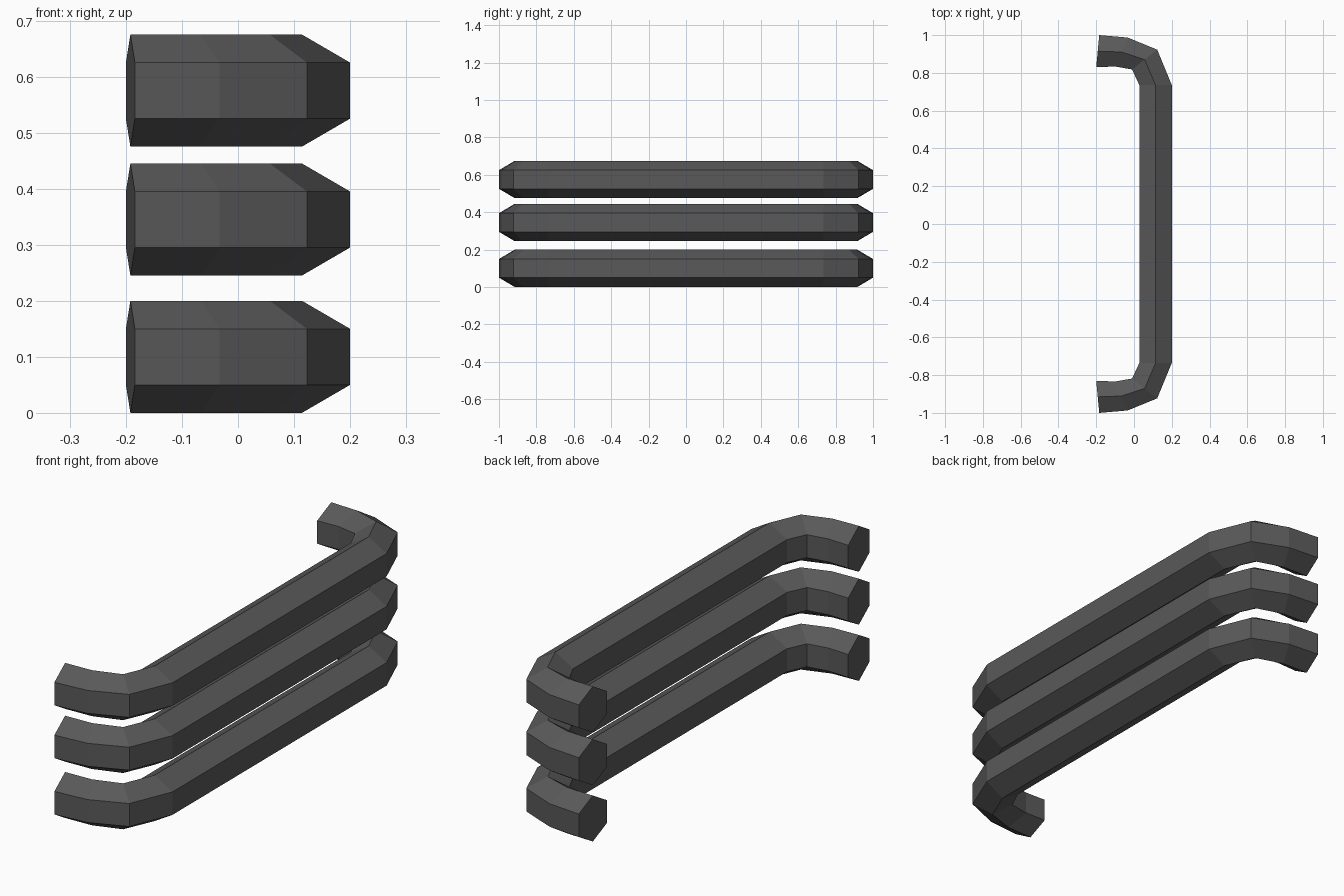
import bpy, bmesh

if "Cube" in bpy.data.objects:
    bpy.data.objects.remove(bpy.data.objects["Cube"])

mat = bpy.data.materials.new("dark grey")
mat.diffuse_color = (0.1, 0.1, 0.1, 1)
mat.use_nodes = True
mat.node_tree.nodes["Principled BSDF"].inputs["Base Color"].default_value = mat.diffuse_color

# Plan outline of one bent end: (outer x, y, inner x, y), from tip to straight
half = [(-0.184, 1.0, -0.2, 0.83),
        (-0.033, 0.987, -0.1, 0.834),
        (0.123, 0.923, -0.01, 0.818),
        (0.2, 0.736, 0.028, 0.736)]
path = half + [(a, -b, c, -d) for a, b, c, d in reversed(half)]


def bar(name, z0):
    """Hexagonal tube swept along the bent path, capped at both ends."""
    bm = bmesh.new()
    rings = []
    for ox, oy, ix, iy in path:
        mx, my = (ox + ix) / 2, (oy + iy) / 2
        pts = [(mx, my, 0.2), (ox, oy, 0.15), (ox, oy, 0.05),
               (mx, my, 0.0), (ix, iy, 0.05), (ix, iy, 0.15)]
        rings.append([bm.verts.new(p) for p in pts])
    for a, b in zip(rings, rings[1:]):
        for i in range(6):
            j = (i + 1) % 6
            bm.faces.new((a[i], a[j], b[j], b[i]))
    bm.faces.new(rings[0])
    bm.faces.new(rings[-1])
    bmesh.ops.recalc_face_normals(bm, faces=bm.faces)
    me = bpy.data.meshes.new(name)
    bm.to_mesh(me)
    bm.free()
    me.materials.append(mat)
    ob = bpy.data.objects.new(name, me)
    ob.location.z = z0
    bpy.context.collection.objects.link(ob)


# Three stacked bars
for name, z0 in (("lower_bar", 0.0), ("middle_bar", 0.245), ("upper_bar", 0.475)):
    bar(name, z0)
